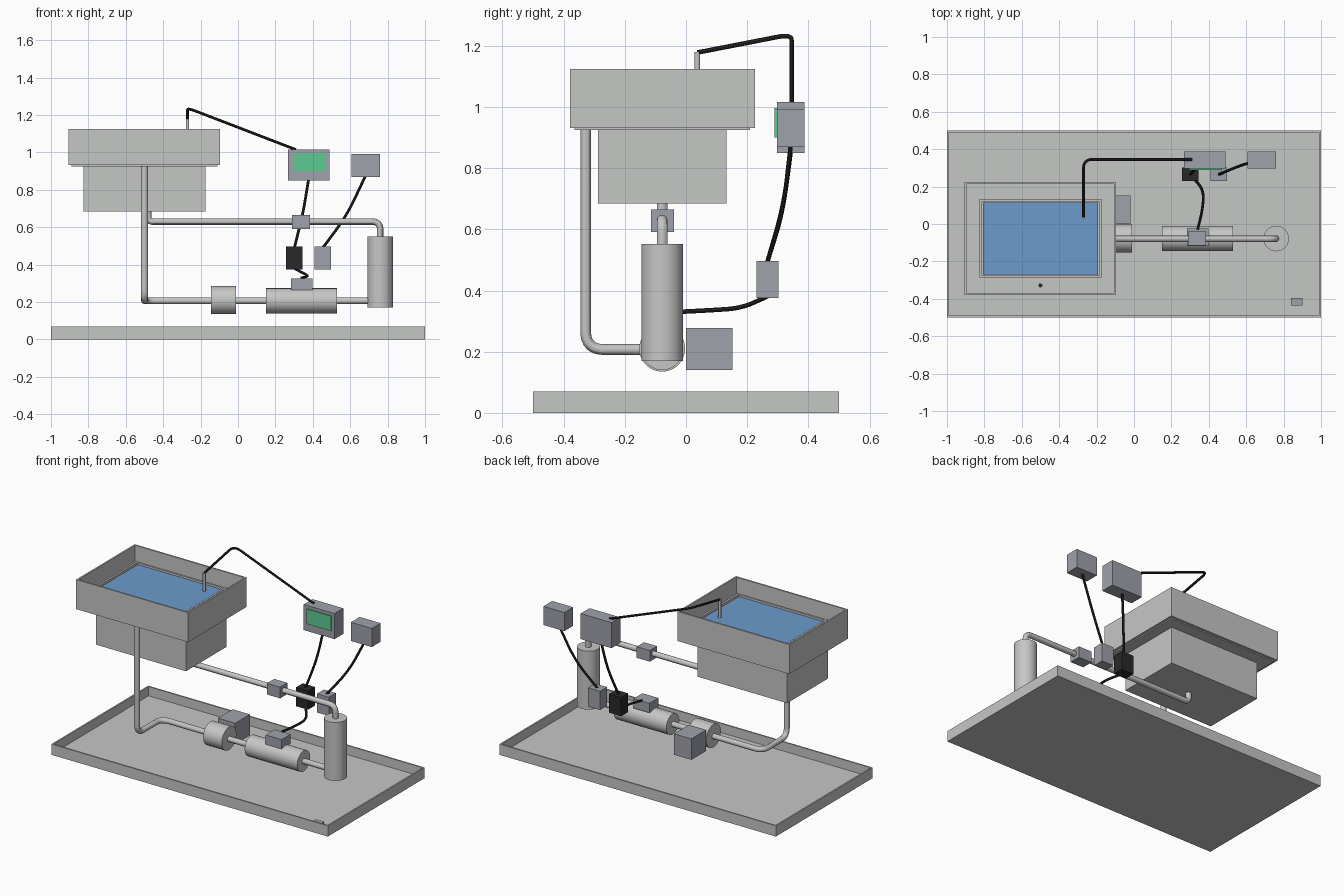
import bpy, bmesh, math
from mathutils import Vector

if "Cube" in bpy.data.objects:
    bpy.data.objects.remove(bpy.data.objects["Cube"])


def material(name, rgb):
    m = bpy.data.materials.new(name)
    m.diffuse_color = (*rgb, 1)
    m.use_nodes = True
    m.node_tree.nodes["Principled BSDF"].inputs["Base Color"].default_value = m.diffuse_color
    return m


STEEL = material("light_grey_steel", (0.56, 0.57, 0.56))
HOUSING = material("blue_grey_housing", (0.35, 0.36, 0.41))
BLACK = material("black_rubber", (0.022, 0.022, 0.024))
WATER = material("blue_water", (0.15, 0.33, 0.60))
SCREEN = material("green_screen", (0.11, 0.60, 0.29))


def add_object(name, bm, mat):
    bmesh.ops.recalc_face_normals(bm, faces=bm.faces)
    me = bpy.data.meshes.new(name)
    bm.to_mesh(me)
    bm.free()
    me.materials.append(mat)
    ob = bpy.data.objects.new(name, me)
    bpy.context.collection.objects.link(ob)
    return ob


def smooth(ob):
    bpy.ops.object.select_all(action='DESELECT')
    ob.select_set(True)
    bpy.context.view_layer.objects.active = ob
    bpy.ops.object.shade_smooth_by_angle()


def add_box(bm, lo, hi):
    verts = bmesh.ops.create_cube(bm, size=1)["verts"]
    for v in verts:
        v.co = Vector([(a + b) / 2 + c * (b - a) for a, b, c in zip(lo, hi, v.co)])
    return verts


def box(name, x, y, z, mat=HOUSING):
    bm = bmesh.new()
    add_box(bm, *zip(x, y, z))
    return add_object(name, bm, mat)


def open_box(name, x, y, z, wall, floor, mat=STEEL):
    """Box with an open top: the upper face is inset and pushed down."""
    bm = bmesh.new()
    add_box(bm, *zip(x, y, z))
    bm.normal_update()
    top = max(bm.faces, key=lambda f: f.calc_center_median().z)
    bmesh.ops.inset_region(bm, faces=[top], thickness=wall)
    down = bmesh.ops.extrude_discrete_faces(bm, faces=[top])["faces"][0]
    for v in down.verts:
        v.co.z = floor
    return add_object(name, bm, mat)


def cylinder(name, a, b, r, mat=STEEL, sides=48):
    a, b = Vector(a), Vector(b)
    bm = bmesh.new()
    bmesh.ops.create_cone(bm, cap_ends=True, segments=sides, radius1=r, radius2=r,
                          depth=(b - a).length)
    rot = (b - a).to_track_quat('Z', 'Y').to_matrix().to_4x4()
    rot.translation = (a + b) / 2
    bm.transform(rot)
    ob = add_object(name, bm, mat)
    smooth(ob)
    return ob


def tube(name, pts, r, bend, mat, sides=4):
    """Round tube along a path with rounded corners."""
    pts = [Vector(p) for p in pts]
    path = [pts[0]]
    for p, q, s in zip(pts, pts[1:], pts[2:]):
        d = min(bend, (p - q).length * 0.48, (s - q).length * 0.48)
        a, b = q + (p - q).normalized() * d, q + (s - q).normalized() * d
        for i in range(9):
            t = i / 8
            # quarter-arc style blend between both tangent points
            path.append(a * (1 - t) ** 2 + q * 2 * t * (1 - t) + b * t ** 2)
    path.append(pts[-1])
    cu = bpy.data.curves.new(name, 'CURVE')
    cu.dimensions = '3D'
    cu.bevel_depth = r
    cu.bevel_resolution = sides
    cu.use_fill_caps = True
    sp = cu.splines.new('POLY')
    sp.points.add(len(path) - 1)
    for p, co in zip(sp.points, path):
        p.co = (*co, 1)
    cu.materials.append(mat)
    ob = bpy.data.objects.new(name, cu)
    bpy.context.collection.objects.link(ob)
    bpy.ops.object.select_all(action='DESELECT')
    ob.select_set(True)
    bpy.context.view_layer.objects.active = ob
    bpy.ops.object.convert(target='MESH')
    smooth(bpy.context.view_layer.objects.active)


# Drip tray on the ground with a small leak sensor
open_box("drip_tray", (-1, 1), (-0.5, 0.5), (0, 0.07), 0.014, 0.01)
box("leak_sensor", (0.84, 0.90), (-0.435, -0.395), (0.01, 0.03))

# Overflow basin, its bottom plate, and the tank rising through it
open_box("basin", (-0.905, -0.095), (-0.38, 0.225), (0.932, 1.125), 0.015, 0.94)
box("basin_bottom_plate", (-0.89, -0.11), (-0.365, 0.21), (0.925, 0.936), STEEL)
open_box("tank", (-0.825, -0.175), (-0.287, 0.133), (0.685, 1.07), 0.018, 0.70)
box("water", (-0.807, -0.193), (-0.269, 0.115), (0.71, 1.06), WATER)
cylinder("basin_drain", (-0.5, -0.328, 0.935), (-0.5, -0.328, 0.943), 0.011, BLACK, 24)

# Plumbing
PY, PZ = -0.078, 0.207
tube("drain_pipe", [(-0.5, -0.328, 0.93), (-0.5, -0.328, PZ), (-0.5, PY, PZ),
                    (0.74, PY, PZ)], 0.0175, 0.06, STEEL)
tube("return_pipe", [(0.76, PY, 0.54), (0.76, PY, 0.63), (-0.48, PY, 0.63),
                     (-0.48, PY, 0.69)], 0.0175, 0.045, STEEL)
cylinder("pump", (-0.145, PY, 0.21), (-0.01, PY, 0.21), 0.075)
cylinder("heater", (0.15, PY, PZ), (0.53, PY, PZ), 0.067)
cylinder("filter", (0.76, PY, 0.17), (0.76, PY, 0.552), 0.068)

# Housings
box("pump_motor", (-0.145, -0.02), (0.0, 0.152), (0.14, 0.277))
box("heater_terminal", (0.283, 0.398), (-0.118, -0.025), (0.265, 0.327))
box("flow_sensor", (0.29, 0.385), (-0.115, -0.04), (0.592, 0.665))
box("controller", (0.267, 0.49), (0.297, 0.388), (0.85, 1.017))
box("controller_screen", (0.293, 0.47), (0.29, 0.298), (0.9, 0.997), SCREEN)
box("power_supply", (0.608, 0.76), (0.297, 0.388), (0.87, 0.992))
box("relay", (0.257, 0.345), (0.23, 0.302), (0.375, 0.497), BLACK)
box("junction_box", (0.41, 0.496), (0.23, 0.302), (0.375, 0.497))

# Water probe and cables
cylinder("water_probe", (-0.27, 0.037, 1.0), (-0.27, 0.037, 1.18), 0.009, STEEL, 24)
CABLES = {
    "probe_cable": [(-0.27, 0.037, 1.178), (-0.27, 0.345, 1.238), (0.31, 0.345, 1.015)],
    "relay_cable": [(0.378, 0.343, 0.86), (0.347, 0.318, 0.67), (0.301, 0.265, 0.49)],
    "supply_cable": [(0.684, 0.343, 0.88), (0.58, 0.318, 0.66), (0.453, 0.265, 0.49)],
    "heater_cable": [(0.30, 0.265, 0.38), (0.375, 0.18, 0.342), (0.365, 0.07, 0.335),
                     (0.34, -0.03, 0.33)],
}
for name, pts in CABLES.items():
    tube(name, pts, 0.0075, 0.05 if name == "probe_cable" else 0.12, BLACK, 2)
